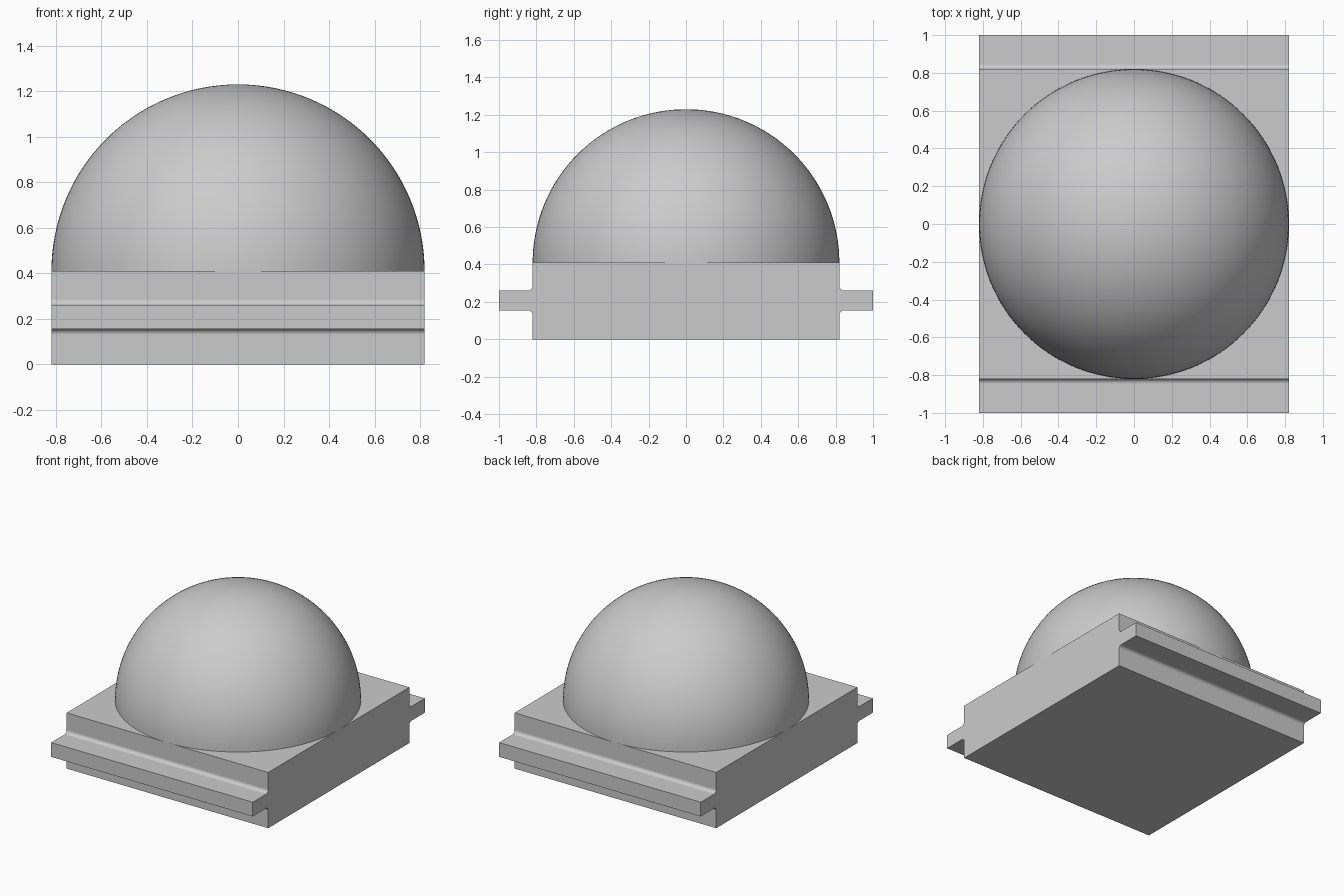
import bpy, bmesh, math

HALF = 0.82               # half width of the body and dome radius
TOP = 0.41                # height of the body
FLANGE_LOW, FLANGE_HIGH = 0.155, 0.26
FILLET, STEPS = 0.025, 8

cube = bpy.data.objects.get("Cube")
if cube:
    bpy.data.objects.remove(cube, do_unlink=True)

grey = bpy.data.materials.new("light_grey")
grey.use_nodes = True
colour = (0.6, 0.6, 0.6, 1)
grey.diffuse_color = colour
grey.node_tree.nodes["Principled BSDF"].inputs["Base Color"].default_value = colour


def add_object(name, bm):
    mesh = bpy.data.meshes.new(name)
    bmesh.ops.recalc_face_normals(bm, faces=bm.faces)
    bm.to_mesh(mesh)
    bm.free()
    mesh.materials.append(grey)
    obj = bpy.data.objects.new(name, mesh)
    bpy.context.collection.objects.link(obj)
    return obj


def fillet(z, start, end):
    """Concave corner arc between the body wall and a flange face."""
    points = []
    for i in range(STEPS + 1):
        a = math.radians(start + (end - start) * i / STEPS)
        points.append((HALF + FILLET + FILLET * math.cos(a), z + FILLET * math.sin(a)))
    return points


# Body: side profile with a flange at front and back, extruded across x
half = [(HALF, 0)]
half += fillet(FLANGE_LOW - FILLET, 180, 90)
half += [(1, FLANGE_LOW), (1, FLANGE_HIGH)]
half += fillet(FLANGE_HIGH + FILLET, 270, 180)
half += [(HALF, TOP)]
profile = half + [(-y, z) for y, z in reversed(half)]

bm = bmesh.new()
face = bm.faces.new([bm.verts.new((-HALF, y, z)) for y, z in profile])
swept = bmesh.ops.extrude_face_region(bm, geom=[face])
moved = [v for v in swept["geom"] if isinstance(v, bmesh.types.BMVert)]
bmesh.ops.translate(bm, verts=moved, vec=(2 * HALF, 0, 0))
bm.normal_update()
for f in bm.faces:        # only the slanted fillet strips are smooth
    f.smooth = max(abs(c) for c in f.normal) < 0.999
add_object("body", bm)

# Dome: upper half of a sphere resting on the body
bm = bmesh.new()
bmesh.ops.create_uvsphere(bm, u_segments=128, v_segments=64, radius=HALF)
bmesh.ops.delete(bm, geom=[v for v in bm.verts if v.co.z < -0.001], context="VERTS")
for f in bm.faces:
    f.smooth = True
dome = add_object("dome", bm)
dome.location.z = TOP
